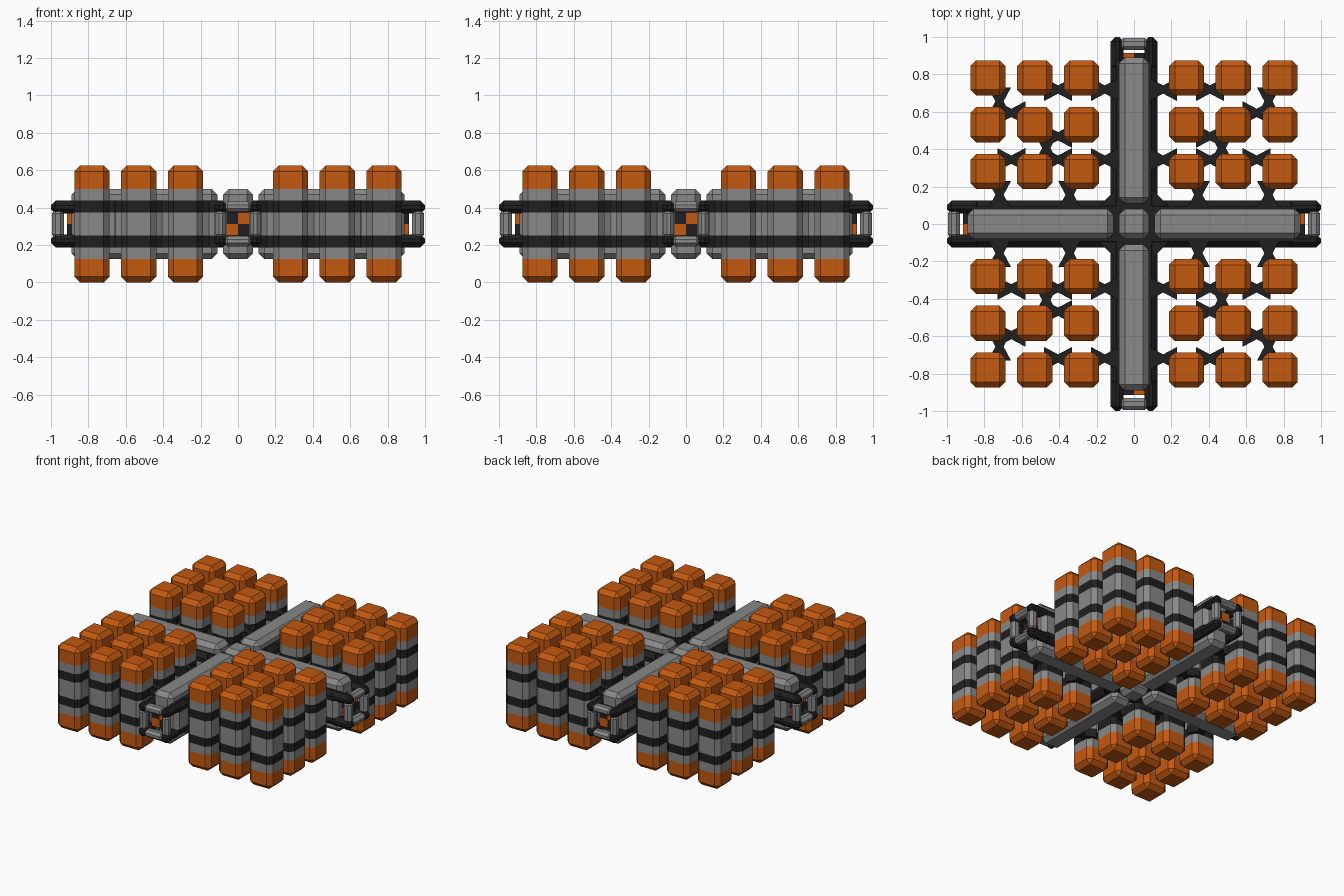
import bpy, bmesh, math
from mathutils import Matrix, Vector

if "Cube" in bpy.data.objects:
    bpy.data.objects.remove(bpy.data.objects["Cube"])


def mat(name, c):
    m = bpy.data.materials.new(name)
    m.diffuse_color = (*c, 1)
    m.use_nodes = True
    m.node_tree.nodes["Principled BSDF"].inputs["Base Color"].default_value = m.diffuse_color
    return m


GREY = mat("grey", (0.25, 0.25, 0.25))
BLACK = mat("black", (0.014, 0.014, 0.014))
ORANGE = mat("orange", (0.55, 0.1, 0.005))
MATS = [GREY, BLACK, ORANGE]
MID = 0.3125  # height of the horizontal symmetry plane


def finish(name, bm, bands=(), paint=0):
    """Cut at mirrored heights; bands = (distance from mid plane, material)."""
    for d, _ in bands[:-1]:
        for z in (MID - d, MID + d):
            bmesh.ops.bisect_plane(bm, geom=bm.verts[:] + bm.edges[:] + bm.faces[:],
                                   plane_co=(0, 0, z), plane_no=(0, 0, 1))
    bmesh.ops.recalc_face_normals(bm, faces=bm.faces[:])
    for f in bm.faces:
        f.material_index = paint
        h = abs(f.calc_center_median().z - MID)
        for d, m in bands:
            if h < d:
                f.material_index = m
                break
    me = bpy.data.meshes.new(name)
    bm.to_mesh(me)
    bm.free()
    for m in MATS:
        me.materials.append(m)
    return me


def block(name, lo, hi, bevel=0.0, bands=(), paint=0):
    lo, hi = Vector(lo), Vector(hi)
    bm = bmesh.new()
    bmesh.ops.create_cube(bm, size=1)
    for v in bm.verts:
        v.co = Vector([(lo[i] + hi[i]) / 2 + v.co[i] * (hi[i] - lo[i]) for i in range(3)])
    if bevel:
        bmesh.ops.bevel(bm, geom=bm.edges[:], offset=bevel, segments=1,
                        affect='EDGES', profile=0.5)
    return finish(name, bm, bands, paint)


def place(name, me, loc=(0, 0, 0), rot=0.0):
    ob = bpy.data.objects.new(name, me)
    ob.matrix_world = Matrix.Translation(loc) @ Matrix.Rotation(rot, 4, 'Z')
    bpy.context.collection.objects.link(ob)


HULL = [(0.0625, 0), (1, 1)]

# Banded columns, 3 x 3 in each quadrant
column = block("column", (-.094, -.094, 0), (.094, .094, .625), .031,
               [(.0625, 0), (.125, 1), (.1875, 0), (1, 2)])
STEPS = (.281, .531, .781)
for sx in (-1, 1):
    for sy in (-1, 1):
        for x in STEPS:
            for y in STEPS:
                place("column", column, (sx * x, sy * y, 0))

# Hourglass bridges between columns, and from arms to columns
bm = bmesh.new()
outline = [(-.075, -.062), (0, -.022), (.075, -.062), (.075, .062), (0, .022), (-.075, .062)]
face = bm.faces.new([bm.verts.new((x, y, .1875)) for x, y in outline])
up = bmesh.ops.extrude_face_region(bm, geom=[face])["geom"]
bmesh.ops.translate(bm, vec=(0, 0, .25), verts=[v for v in up if isinstance(v, bmesh.types.BMVert)])
bridge = finish("bridge", bm, HULL)
ALONG_X = [(.156, .344), (.156, .719), (.406, .719), (.406, .344),
           (.656, .344), (.656, .594), (.406, .469)]
ALONG_Y = [(.344, .156), (.719, .156), (.719, .656), (.469, .406)]
for sx in (-1, 1):
    for sy in (-1, 1):
        for pts, rot in ((ALONG_X, 0), (ALONG_Y, math.pi / 2)):
            for x, y in pts:
                place("bridge", bridge, (sx * x, sy * y, 0), rot)

# Central hub with bevelled corners
place("hub_fillet", block("hub_fillet", (-.2, -.2, .19), (.2, .2, .435), 0, HULL), rot=math.pi / 4)
place("hub_cap", block("hub_cap", (-.08, -.08, .125), (.08, .08, .5), .031))

# Arm parts, modelled along +x and turned four times
parts = [block("arm", (-.12, -.125, .1875), (.89, .125, .4375), .031, HULL),
         block("arm_ridge", (.11, -.08, .125), (.89, .08, .5), .031)]
for sy in (-1, 1):
    for sz in (-1, 1):
        # black corner prongs of the end port
        y, z = sorted((sy * .055, sy * .125)), sorted((MID + sz * .055, MID + sz * .125))
        parts.append(block("port_corner", (.82, y[0], z[0]), (1, y[1], z[1]), .025, paint=1))
        # checker plate at the back of the port
        y, z = sorted((0, sy * .0625)), sorted((MID, MID + sz * .0625))
        parts.append(block("port_checker", (.88, y[0], z[0]), (.915, y[1], z[1]),
                           paint=2 if sy * sz > 0 else 1))
for s in (-1, 1):
    # grey bars between the prongs
    a, b = sorted((s * .065, s * .12))
    parts.append(block("port_side_bar", (.93, a, MID - .075), (.995, b, MID + .075), .018))
    parts.append(block("port_top_bar", (.93, -.075, MID + a), (.995, .075, MID + b), .018))
for k in range(4):
    for me in parts:
        place(me.name.split(".")[0], me, rot=k * math.pi / 2)
